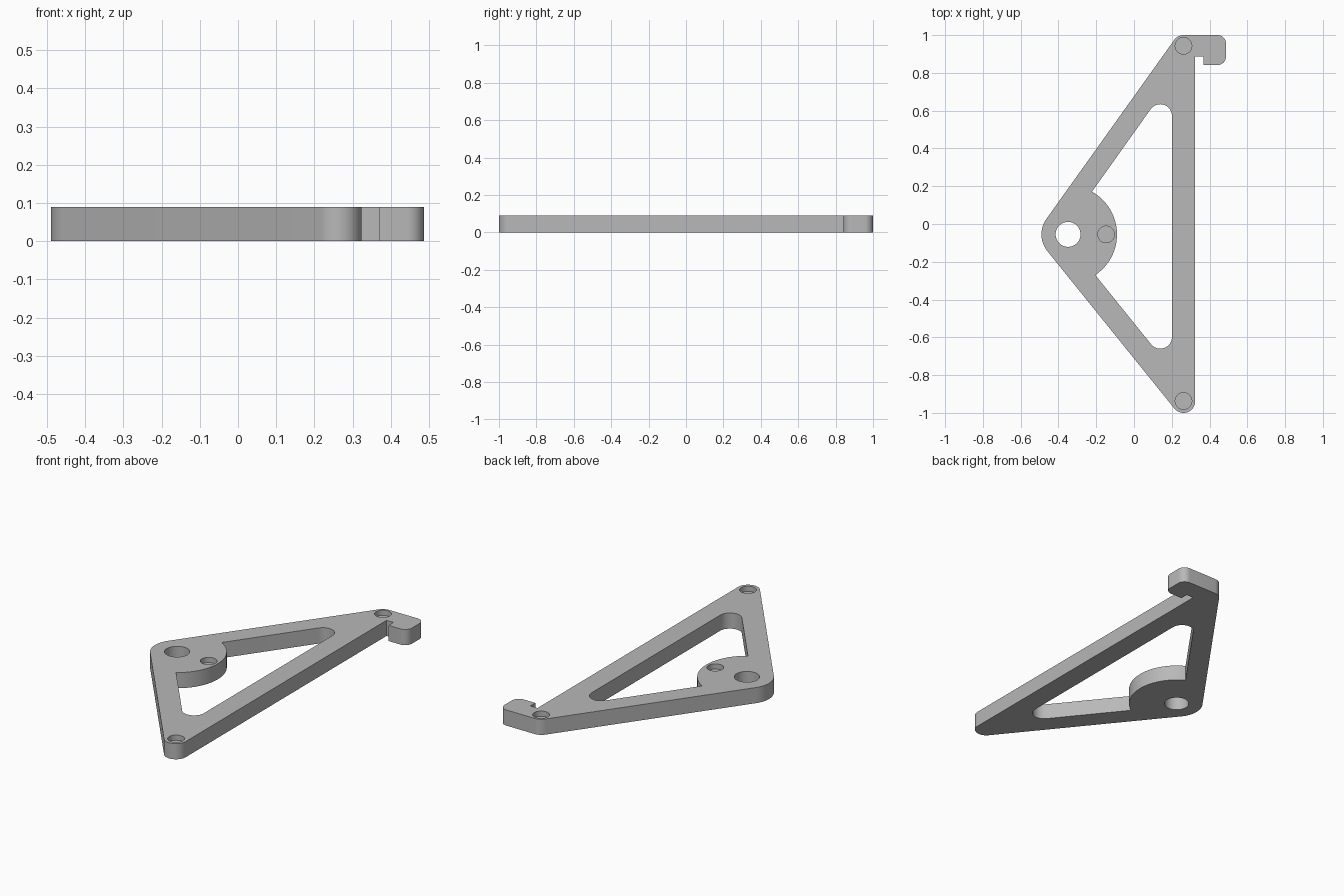
import bpy, bmesh, math

if "Cube" in bpy.data.objects:
    bpy.data.objects.remove(bpy.data.objects["Cube"])

HEIGHT = 0.09
PIVOT = (-0.349, -0.055)
UP, DOWN = 144.6, 218.9      # outward directions of the two sloping sides

grey = bpy.data.materials.new("plain_grey")
grey.diffuse_color = (0.48, 0.48, 0.48, 1)
grey.use_nodes = True
grey.node_tree.nodes["Principled BSDF"].inputs["Base Color"].default_value = grey.diffuse_color


def arc(centre, radius, start, end, steps=16):
    pts = []
    for i in range(steps + 1):
        a = math.radians(start + (end - start) * i / steps)
        pts.append((centre[0] + radius * math.cos(a), centre[1] + radius * math.sin(a)))
    return pts


def prism(name, points, z0, z1):
    bm = bmesh.new()
    face = bm.faces.new([bm.verts.new((x, y, z0)) for x, y in points])
    top = bmesh.ops.extrude_face_region(bm, geom=[face])["geom"]
    bmesh.ops.translate(bm, vec=(0, 0, z1 - z0),
                        verts=[g for g in top if isinstance(g, bmesh.types.BMVert)])
    bmesh.ops.recalc_face_normals(bm, faces=bm.faces[:])
    mesh = bpy.data.meshes.new(name)
    bm.to_mesh(mesh)
    bm.free()
    mesh.materials.append(grey)
    obj = bpy.data.objects.new(name, mesh)
    bpy.context.collection.objects.link(obj)
    return obj


def circle(centre, radius):
    return arc(centre, radius, 0, 360, 48)[:-1]


# Outer outline: rounded triangle with a hook at the top end
outline = (arc((0.262, 0.94), 0.06, 90, UP)
           + arc(PIVOT, 0.141, UP, DOWN)
           + arc((0.262, -0.938), 0.062, DOWN, 360)
           + [(0.324, 0.887), (0.369, 0.887), (0.369, 0.842)]
           + arc((0.443, 0.886), 0.044, 270, 360, 10)
           + arc((0.443, 0.956), 0.044, 0, 90, 10))
bracket = prism("bracket", outline, 0, HEIGHT)

# Window between the three arms, bitten by the round boss at the pivot
window = (arc((0.139, 0.572), 0.062, 0, UP)
          + arc(PIVOT, 0.259, 60.8, -56.2, 32)
          + arc((0.139, -0.598), 0.062, DOWN, 360))
cutters = [prism("window_cutter", window, -0.1, 0.2),
           prism("pivot_hole_cutter", circle(PIVOT, 0.066), -0.1, 0.2)]

# Shallow round pockets in the upper face
for centre in [(0.262, 0.943), (0.262, -0.937), (-0.148, -0.055)]:
    cutters.append(prism("pocket_cutter", circle(centre, 0.044), HEIGHT - 0.03, 0.2))

bpy.context.view_layer.objects.active = bracket
bracket.select_set(True)
for cutter in cutters:
    mod = bracket.modifiers.new("cut", "BOOLEAN")
    mod.operation = "DIFFERENCE"
    mod.solver = "EXACT"
    mod.object = cutter
    bpy.ops.object.modifier_apply(modifier=mod.name)
    bpy.data.objects.remove(cutter)

bpy.ops.object.shade_smooth_by_angle(angle=math.radians(30))
